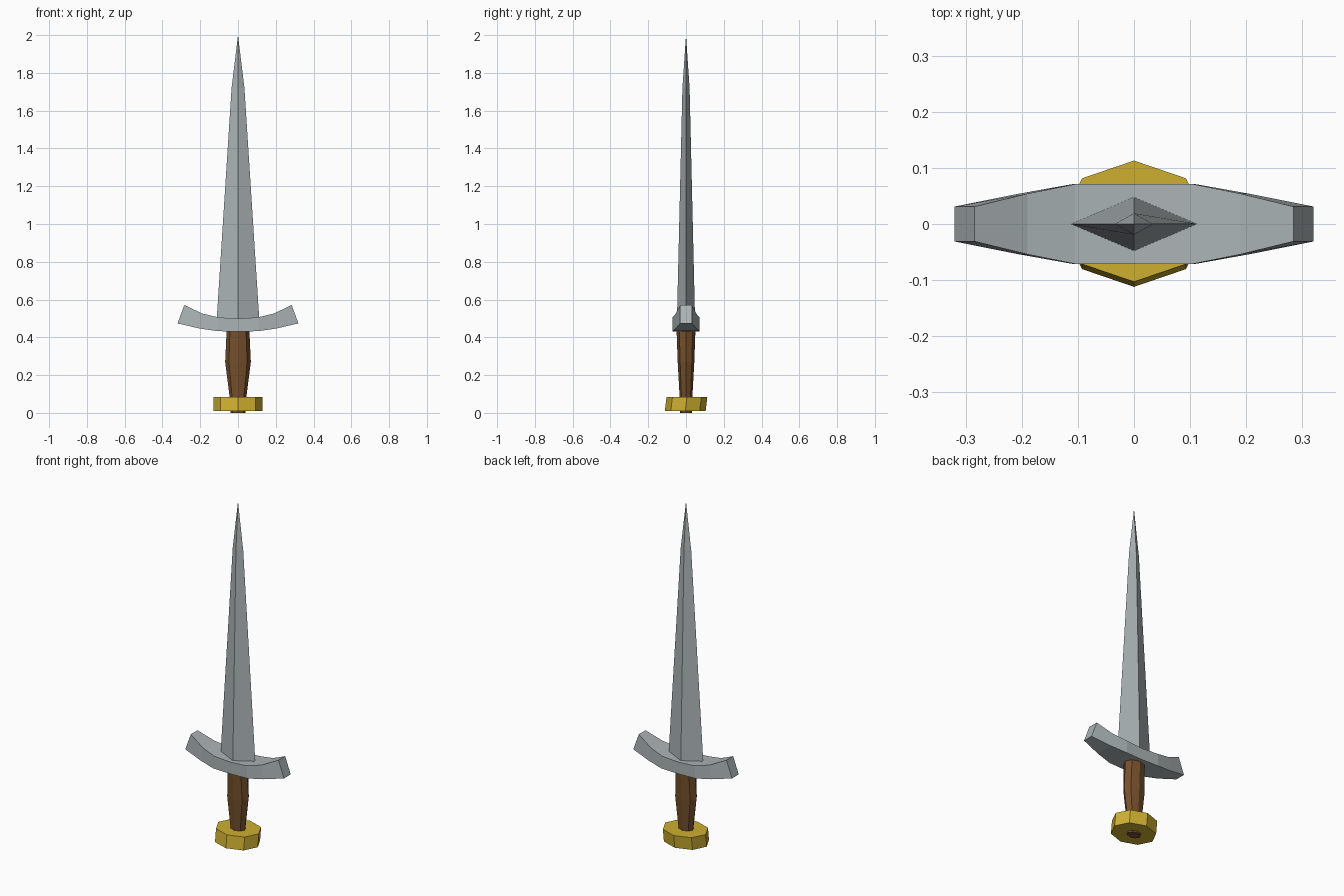
import bpy, bmesh, math

cube = bpy.data.objects.get("Cube")
if cube:
    bpy.data.objects.remove(cube, do_unlink=True)


def material(name, rgb):
    mat = bpy.data.materials.new(name)
    mat.use_nodes = True
    mat.diffuse_color = (*rgb, 1)
    mat.node_tree.nodes["Principled BSDF"].inputs["Base Color"].default_value = (*rgb, 1)
    return mat


steel = material("steel grey", (0.41, 0.455, 0.465))
gold = material("gold yellow", (0.62, 0.43, 0.03))
leather = material("leather brown", (0.18, 0.08, 0.025))


def loft(name, rings, mat):
    """Skin a closed solid over rings of points; a one-point ring makes a tip."""
    bm = bmesh.new()
    loops = [[bm.verts.new(p) for p in ring] for ring in rings]
    for a, b in zip(loops, loops[1:]):
        n = len(a)
        for i in range(n):
            j = (i + 1) % n
            if len(b) == 1:
                bm.faces.new((a[i], a[j], b[0]))
            else:
                bm.faces.new((a[i], a[j], b[j], b[i]))
    for end in (loops[0], loops[-1]):
        if len(end) > 2:
            bm.faces.new(end)
    bmesh.ops.recalc_face_normals(bm, faces=bm.faces)
    mesh = bpy.data.meshes.new(name)
    bm.to_mesh(mesh)
    bm.free()
    obj = bpy.data.objects.new(name, mesh)
    mesh.materials.append(mat)
    bpy.context.collection.objects.link(obj)
    return obj


def oval(sides, rx, ry, z, y=0):
    turn = 2 * math.pi / sides
    return [(rx * math.cos(i * turn), y + ry * math.sin(i * turn), z) for i in range(sides)]


# Blade: diamond section narrowing to a point
loft("blade", [oval(4, 0.113, 0.048, 0.49),
               oval(4, 0.034, 0.019, 1.72),
               [(0, 0, 2)]], steel)

# Crossguard: upswept bar, one half as (bottom x, bottom z, top x, top z, half depth)
half = [(0.32, 0.474, 0.284, 0.571, 0.031),
        (0.205, 0.447, 0.19, 0.526, 0.054),
        (0.11, 0.433, 0.105, 0.506, 0.071),
        (0, 0.43, 0, 0.499, 0.071)]
stations = [(-bx, bz, -tx, tz, d) for bx, bz, tx, tz, d in half] + half[-2::-1]
loft("crossguard", [[(bx, -d, bz), (bx, d, bz), (tx, d, tz), (tx, -d, tz)]
                    for bx, bz, tx, tz, d in stations], steel)

# Grip: swelling eight-sided handle running through the pommel
loft("grip", [oval(8, rx, ry, z) for rx, ry, z in
              ((0.04, 0.031, 0), (0.045, 0.034, 0.09), (0.068, 0.044, 0.27), (0.06, 0.05, 0.44))],
     leather)

# Pommel: thick eight-sided disc leaning slightly back
loft("pommel", [oval(8, 0.131, 0.108, 0.01, -0.004),
                oval(8, 0.131, 0.108, 0.085, 0.005)], gold)
